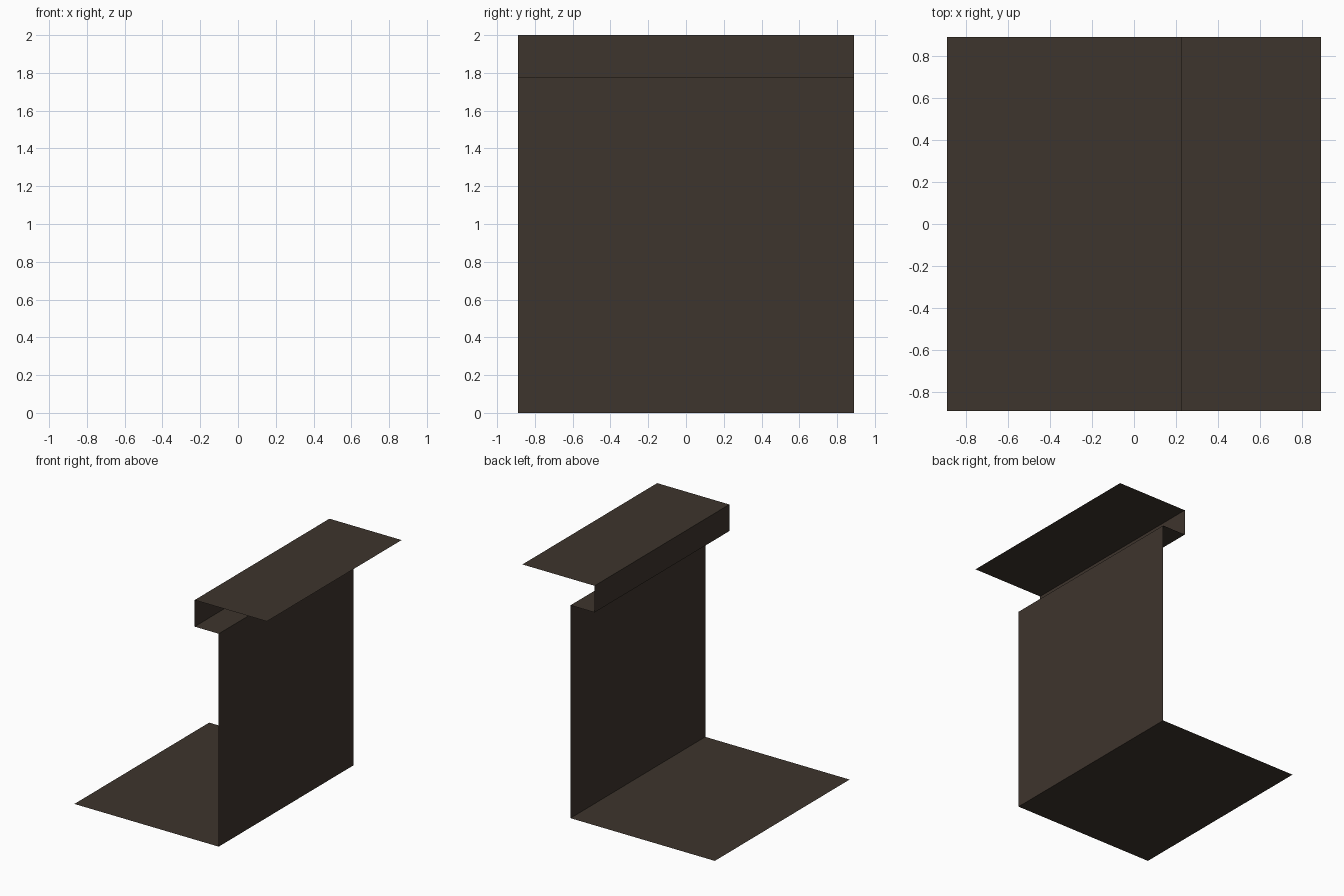
import bpy

if "Cube" in bpy.data.objects:
    bpy.data.objects.remove(bpy.data.objects["Cube"])

# One flat dark brown colour
brown = bpy.data.materials.new("dark brown")
brown.diffuse_color = (0.048, 0.035, 0.026, 1.0)
brown.use_nodes = True
brown.node_tree.nodes["Principled BSDF"].inputs["Base Color"].default_value = brown.diffuse_color

HALF = 8 / 9          # half depth along y
UNIT = 2 / 9          # grid step of the profile

# Folded profile (x, z) in grid steps: base, wall, ledge, riser, top
profile = [(-4, 0), (2, 0), (2, 8), (1, 8), (1, 9), (4, 9)]
names = ["base_plate", "wall_plate", "ledge_plate", "riser_plate", "top_plate"]


def plate(name, a, b):
    """Thin sheet spanning one profile segment over the full depth."""
    (x0, z0), (x1, z1) = [(p[0] * UNIT, p[1] * UNIT) for p in (a, b)]
    verts = [(x0, -HALF, z0), (x1, -HALF, z1), (x1, HALF, z1), (x0, HALF, z0)]
    if name == "ledge_plate":
        verts.reverse()       # keep the ledge facing up
    mesh = bpy.data.meshes.new(name)
    mesh.from_pydata(verts, [], [(0, 1, 2, 3)])
    mesh.materials.append(brown)
    obj = bpy.data.objects.new(name, mesh)
    bpy.context.collection.objects.link(obj)


# Sheets along the profile
for name, a, b in zip(names, profile, profile[1:]):
    plate(name, a, b)
